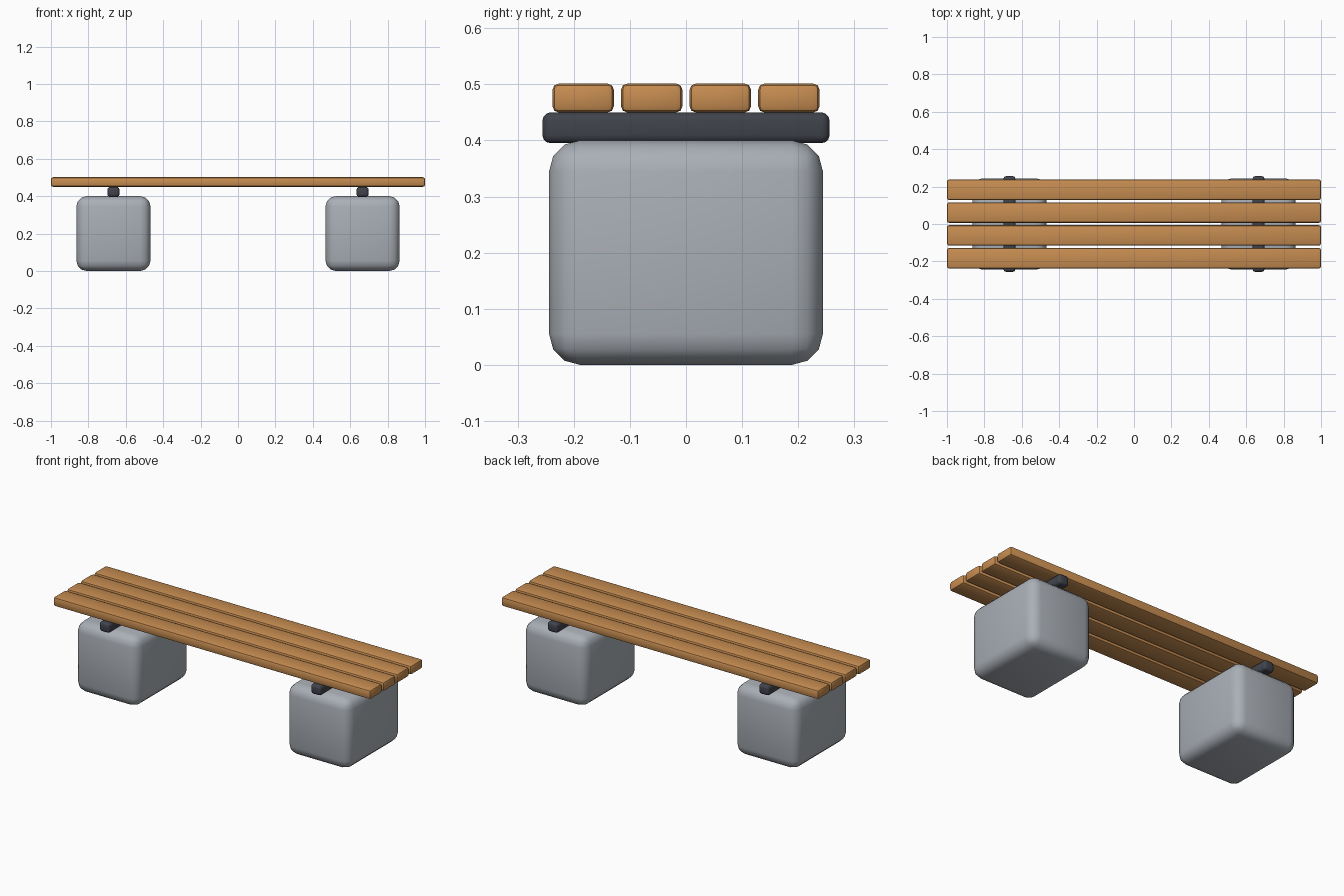
import bpy
import math

if "Cube" in bpy.data.objects:
    bpy.data.objects.remove(bpy.data.objects["Cube"])


def material(name, rgb):
    m = bpy.data.materials.new(name)
    m.diffuse_color = (*rgb, 1.0)
    m.use_nodes = True
    m.node_tree.nodes["Principled BSDF"].inputs["Base Color"].default_value = m.diffuse_color
    return m


wood = material("warm wood", (0.57, 0.265, 0.082))
metal = material("dark metal", (0.05, 0.056, 0.07))
concrete = material("grey concrete", (0.40, 0.43, 0.47))


def rounded_box(name, centre, size, radius, segments, mat):
    bpy.ops.mesh.primitive_cube_add(size=1, location=centre)
    ob = bpy.context.object
    ob.name = name
    ob.scale = size
    bpy.ops.object.transform_apply(location=False, rotation=False, scale=True)
    ob.data.materials.append(mat)
    bev = ob.modifiers.new("rounded edges", 'BEVEL')
    bev.width = radius
    bev.segments = segments
    bev.limit_method = 'NONE'
    bpy.ops.object.modifier_apply(modifier=bev.name)
    bpy.ops.object.shade_smooth_by_angle(angle=math.radians(40))
    return ob


# two concrete feet, each with a metal cross bar on top
for side, label in ((-1, "left"), (1, "right")):
    x = side * 0.666
    rounded_box(label + "_foot", (x, 0, 0.2), (0.396, 0.488, 0.4),
                0.055, 3, concrete)
    rounded_box(label + "_cross_bar", (x, 0, 0.4225), (0.064, 0.512, 0.055),
                0.015, 3, metal)

# four seat slats
for i in range(4):
    y = (i - 1.5) * 0.1222
    rounded_box("seat_slat_%d" % (i + 1), (0, y, 0.4755), (2.0, 0.11, 0.052),
                0.012, 2, wood)
